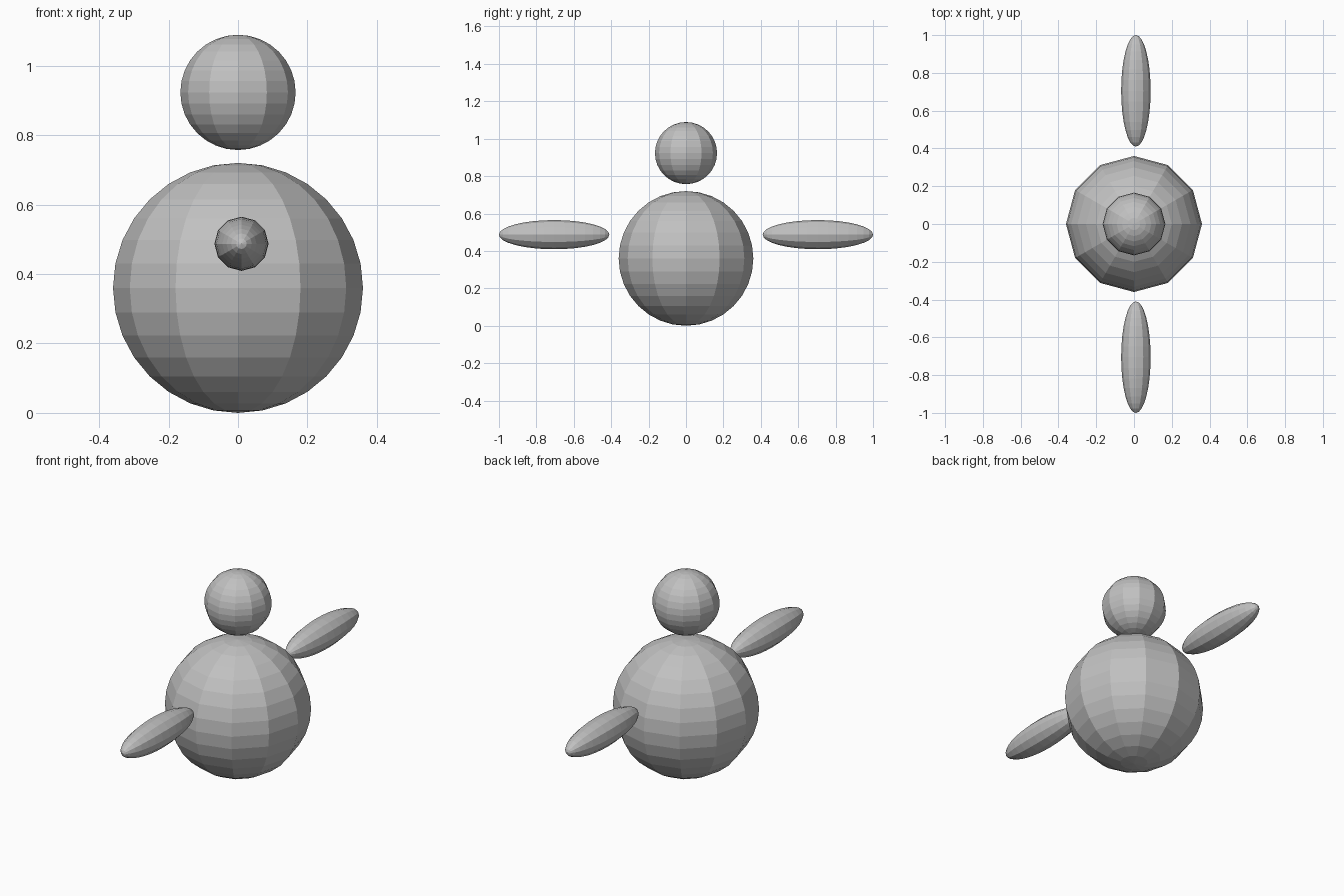
import bpy, math

if "Cube" in bpy.data.objects:
    bpy.data.objects.remove(bpy.data.objects["Cube"])

# one plain grey for the whole figure
grey = bpy.data.materials.new("plain grey")
grey.diffuse_color = (0.53, 0.53, 0.53, 1)
grey.use_nodes = True
grey.node_tree.nodes["Principled BSDF"].inputs["Base Color"].default_value = grey.diffuse_color


def ball(name, centre, radii, rotation=(0, 0, 0)):
    """Flat-faced 12 x 16 sphere, stretched along its own axes."""
    bpy.ops.mesh.primitive_uv_sphere_add(segments=12, ring_count=16, radius=1,
                                         location=centre, rotation=rotation)
    ob = bpy.context.object
    ob.name = name
    ob.scale = radii
    ob.data.materials.append(grey)
    return ob


# round body and floating head
ball("body", (0, 0, 0.36), (0.36, 0.36, 0.36))
ball("head", (0, 0, 0.923), (0.166, 0.166, 0.166))

# floating arms, poles pointing outwards along y
for side, name in ((-1, "front_arm"), (1, "back_arm")):
    ball(name, (0.01, side * 0.705, 0.487), (0.078, 0.078, 0.295),
         (-side * math.pi / 2, 0, 0))
